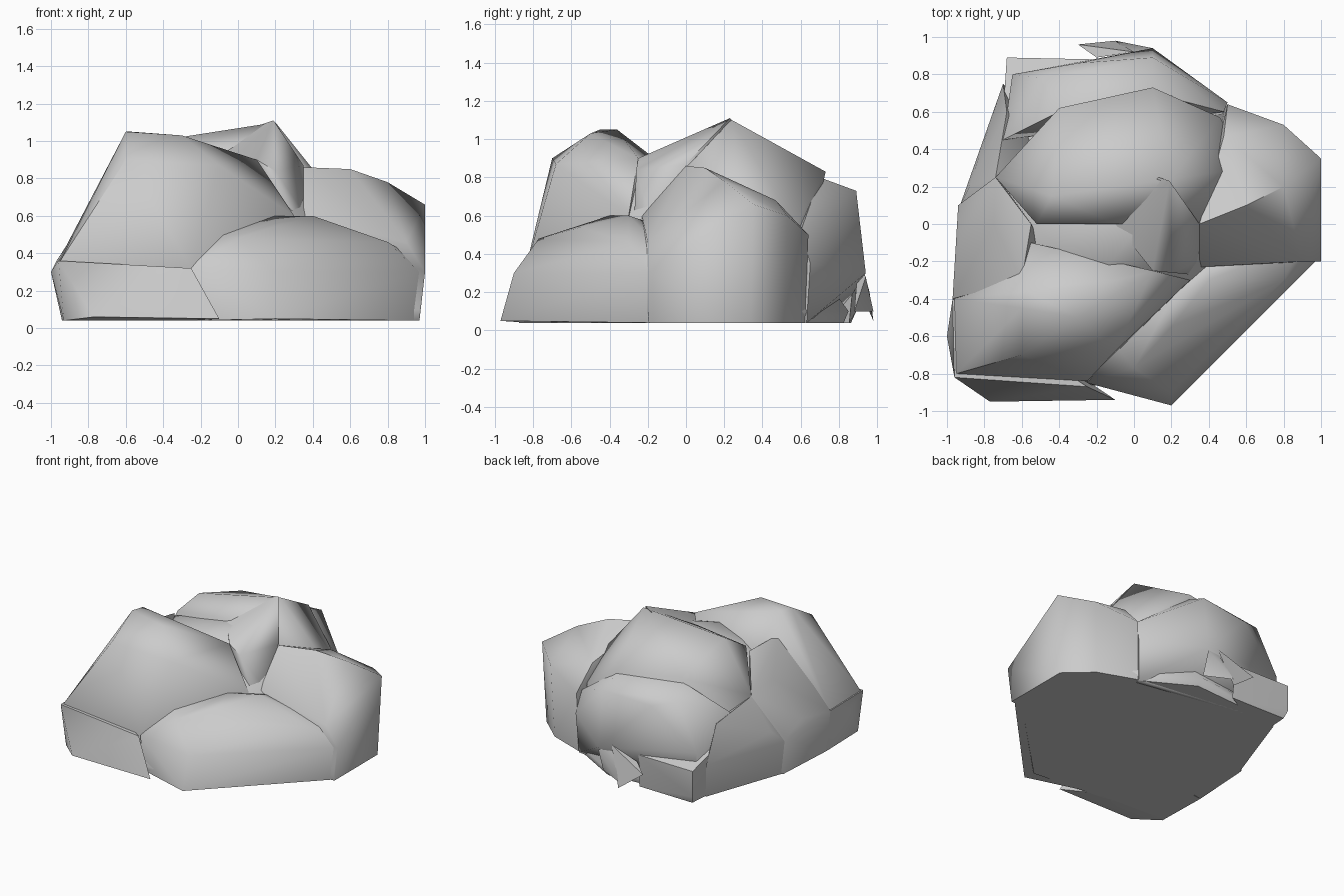
import bpy
import bmesh
import math

cube = bpy.data.objects.get("Cube")
if cube:
    bpy.data.objects.remove(cube, do_unlink=True)

# Single stone colour
grey = (0.6, 0.6, 0.6, 1)
stone = bpy.data.materials.new("grey_stone")
stone.use_nodes = True
stone.diffuse_color = grey
stone.node_tree.nodes["Principled BSDF"].inputs["Base Color"].default_value = grey

ground_gap = 0.04
taper = 0.97
sharp_angle = math.radians(60)


def boulder(name, crown, rim):
    """Wrap a stone around its crown and a rim that tapers down to the ground."""
    foot = [(x * taper, y * taper, ground_gap) for x, y, z in rim]
    bm = bmesh.new()
    for corner in crown + rim + foot:
        bm.verts.new(corner)
    hull = bmesh.ops.convex_hull(bm, input=bm.verts[:])
    spare = {item for key in ("geom_interior", "geom_unused")
             for item in hull[key] if isinstance(item, bmesh.types.BMVert)}
    bmesh.ops.delete(bm, geom=list(spare), context="VERTS")
    bmesh.ops.recalc_face_normals(bm, faces=bm.faces[:])
    mesh = bpy.data.meshes.new(name)
    bm.to_mesh(mesh)
    bm.free()
    mesh.materials.append(stone)
    stone_object = bpy.data.objects.new(name, mesh)
    bpy.context.collection.objects.link(stone_object)
    bpy.ops.object.select_all(action="DESELECT")
    stone_object.select_set(True)
    bpy.context.view_layer.objects.active = stone_object
    bpy.ops.object.shade_smooth_by_angle(angle=sharp_angle)


# Core that closes the valley on top and the underside
boulder(
    "core",
    crown=[(-.55, 0, .85), (-.2, -.3, .88), (.1, -.2, .86), (.33, 0, .85), (.2, .2, 1)],
    rim=[(-.9, -.8, .1), (.2, -.9, .1), (.9, -.2, .1), (.9, .4, .1),
         (.1, .85, .1), (-.65, .8, .1), (-.9, .1, .1)],
)

# Tall block at the front
boulder(
    "front_block",
    crown=[(-.6, -.45, 1.05), (-.57, -.36, 1.05), (-.3, -.5, 1.03), (-.6, -.7, .9),
           (-.1, -.68, .87), (-.2, -.33, .98), (.1, -.25, .9), (-.55, -.1, .85)],
    rim=[(-.95, -.8, .36), (-.25, -.84, .32), (-.96, -.4, .36), (.3, -.3, .6)],
)

# Low slab under the front block
boulder(
    "front_toe",
    crown=[(-1, -.6, .3), (-.77, -.95, .06), (-.1, -.94, .05), (-.35, -.9, .2)],
    rim=[(-.96, -.82, .36), (-.25, -.87, .32), (-.97, -.4, .36)],
)

# Sloping stone in the middle of the front
boulder(
    "front_middle",
    crown=[(0, -.77, .48), (.2, -.55, .54), (.4, -.3, .6), (.2, -.9, .3),
           (.2, -.97, .05), (.7, -.4, .34), (.6, -.55, .06), (.8, -.3, .46),
           (.2, -.4, .6), (-.1, -.65, .5), (.4, -.15, .55)],
    rim=[(-.25, -.85, .32), (.97, -.2, .3), (.9, -.1, .4)],
)

# Large stone on the left side
boulder(
    "left_boulder",
    crown=[(.35, 0, .86), (.6, .1, .85), (.8, .2, .78), (.48, .47, .68),
           (.9, -.2, .46), (.97, -.2, .1)],
    rim=[(1, .35, .66), (1, -.2, .3), (.8, .53, .6), (.5, .64, .5), (.35, -.23, .6)],
)

# Broad stone forming the top, with a ridge rising to its right
boulder(
    "top_dome",
    crown=[(.2, .24, 1.1), (-.44, .15, 1), (-.1, 0, .95), (.1, .73, .83),
           (-.4, .62, .85), (-.52, 0, .9), (.35, 0, .85)],
    rim=[(.46, .57, .55), (.6, .3, .6), (-.74, .25, .67)],
)

# Pointed peak
boulder(
    "peak",
    crown=[(.13, .25, 1.09), (.19, .23, 1.11), (.35, 0, .87), (-.1, 0, .93),
           (.1, -.25, .9), (.2, -.26, .84), (.35, -.2, .62)],
    rim=[(.3, -.27, .6), (0, 0, .6)],
)

# Stones along the back
boulder(
    "back_boulder",
    crown=[(.1, .89, .73), (.1, .94, .3), (-.48, .78, .75), (-.3, .86, .7),
           (-.7, .45, .6), (-.2, .88, .3), (.1, .7, .8), (-.4, .6, .81)],
    rim=[(.48, .6, .52), (.5, .65, .35), (-.65, .8, .4)],
)
boulder(
    "back_slab",
    crown=[(-.68, .89, .1)],
    rim=[(-.68, .89, .3), (-.2, .88, .3), (-.7, .6, .4)],
)

# Stones on the right side
boulder(
    "right_boulder",
    crown=[(-.6, -.3, .9), (-.55, 0, .87), (-.75, 0, .7), (-.93, -.1, .4)],
    rim=[(-.74, .25, .68), (-.97, -.4, .36), (-.94, .1, .33), (-.4, -.3, .5)],
)
boulder(
    "right_back_stone",
    crown=[(-.74, .25, .66), (-.88, .2, .4)],
    rim=[(-.68, .6, .56), (-.7, .75, .3), (-.93, .1, .3), (-.4, .2, .4)],
)

# Thin chips leaning on the back
boulder(
    "long_chip",
    crown=[(-.3, .96, .2), (-.1, .98, .05), (-.2, .89, .25), (0, .92, .34)],
    rim=[],
)
boulder(
    "short_chip",
    crown=[(-.1, .98, .1), (.1, .94, .28), (0, .9, .34), (.1, .88, .1)],
    rim=[],
)
